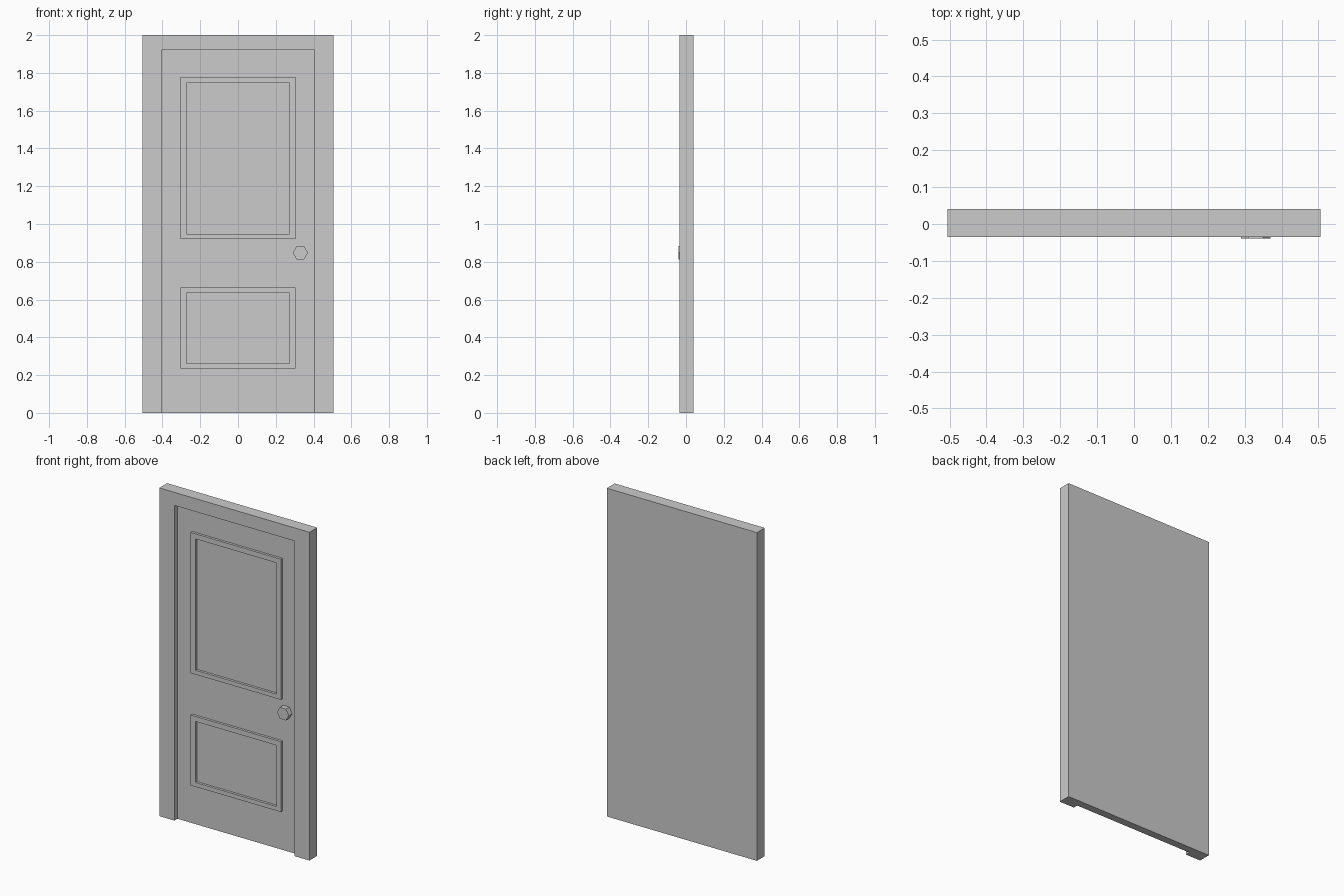
import bpy
import bmesh
import math
from mathutils import Matrix

if "Cube" in bpy.data.objects:
    bpy.data.objects.remove(bpy.data.objects["Cube"])

FRONT, FACE, BACK = -0.035, -0.006, 0.04   # frame front, door face, back
W, H = 0.506, 2.0                          # frame half width, height
DW, DH = 0.405, 1.92                       # door half width, height
KNOB_X, KNOB_Z, KNOB_R = 0.33, 0.848, 0.04


def finish(name, bm):
    bmesh.ops.recalc_face_normals(bm, faces=bm.faces)
    mesh = bpy.data.meshes.new(name)
    bm.to_mesh(mesh)
    bm.free()
    obj = bpy.data.objects.new(name, mesh)
    bpy.context.collection.objects.link(obj)
    return obj


def rect(bm, x, z0, z1, y):
    return [bm.verts.new((px, y, pz)) for px, pz in ((-x, z0), (-x, z1), (x, z1), (x, z0))]


def moulding(name, outer, inner):
    """Raised rectangular ring on the door face; sizes are (half width, z0, z1)."""
    bm = bmesh.new()
    y = FACE - 0.015
    loops = [rect(bm, *outer, FACE), rect(bm, *outer, y),
             rect(bm, *inner, y), rect(bm, *inner, FACE)]
    for a, b in zip(loops, loops[1:]):
        for i in range(4):
            j = (i + 1) % 4
            bm.faces.new((a[i], a[j], b[j], b[i]))
    return finish(name, bm)


# Frame and recessed door leaf, one closed slab
bm = bmesh.new()
back = rect(bm, W, 0, H, BACK)
outer = rect(bm, W, 0, H, FRONT)
lip = rect(bm, DW, 0, DH, FRONT)
leaf = rect(bm, DW, 0, DH, FACE)
bm.faces.new(back)
bm.faces.new(leaf)
for i in range(3):
    bm.faces.new((back[i], back[i + 1], outer[i + 1], outer[i]))    # outer sides
    bm.faces.new((outer[i], outer[i + 1], lip[i + 1], lip[i]))      # frame front
    bm.faces.new((lip[i], lip[i + 1], leaf[i + 1], leaf[i]))        # reveal
bm.faces.new((back[0], outer[0], lip[0], leaf[0], leaf[3], lip[3], outer[3], back[3]))
finish("door_and_frame", bm)

# Panel mouldings
moulding("upper_panel_moulding", (0.304, 0.92, 1.777), (0.273, 0.946, 1.746))
moulding("lower_panel_moulding", (0.304, 0.236, 0.665), (0.273, 0.262, 0.634))

# Six-sided knob with a corner to each side
bm = bmesh.new()
depth = FACE + 0.039
bmesh.ops.create_cone(bm, cap_ends=True, segments=6, radius1=KNOB_R, radius2=KNOB_R, depth=depth,
                      matrix=Matrix.Translation((KNOB_X, FACE - depth / 2, KNOB_Z))
                      @ Matrix.Rotation(math.pi / 2, 4, 'X') @ Matrix.Rotation(math.pi / 6, 4, 'Z'))
# Put a corner on the x axis whatever the primitive's start angle
corner = max(bm.verts, key=lambda v: v.co.x)
angle = math.atan2(corner.co.z - KNOB_Z, corner.co.x - KNOB_X)
bmesh.ops.rotate(bm, verts=bm.verts, cent=(KNOB_X, 0, KNOB_Z), matrix=Matrix.Rotation(angle, 3, 'Y'))
finish("knob", bm)
